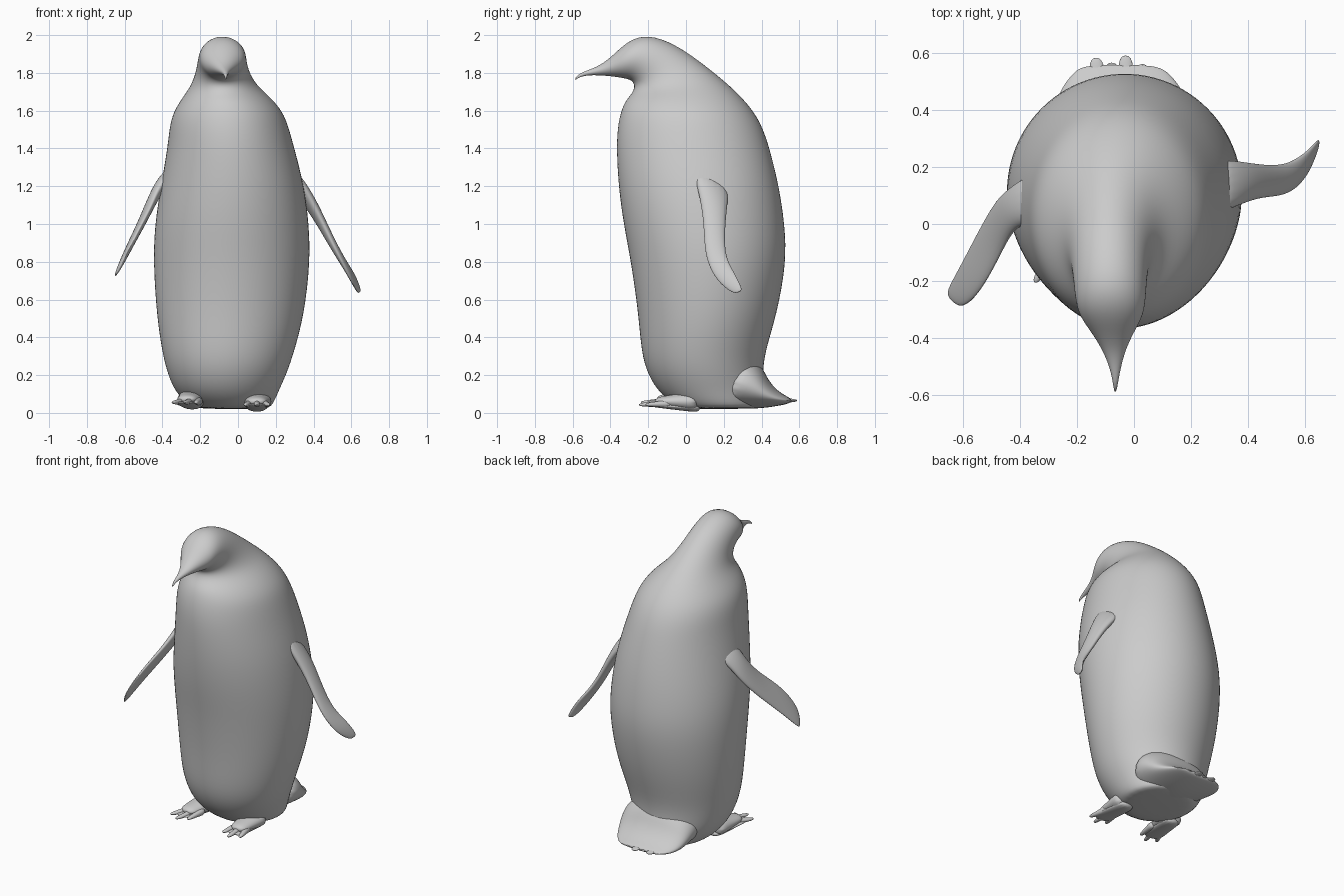
import bpy, math
from mathutils import Vector as V


def loft(name, rings, n=24):
    """Skin elliptical rings given as (edge a, edge b, half-thickness vector)."""
    verts, faces = [], []
    for a, b, side in rings:
        mid, half = (a + b) / 2, (a - b) / 2
        for i in range(n):
            t = 2 * math.pi * i / n
            verts.append(mid + half * math.cos(t) + side * math.sin(t))
    for r in range(len(rings) - 1):
        for i in range(n):
            j = (i + 1) % n
            faces.append((r * n + i, r * n + j, (r + 1) * n + j, (r + 1) * n + i))
    last = (len(rings) - 1) * n
    faces += [tuple(range(n))[::-1], tuple(range(last, last + n))]
    me = bpy.data.meshes.new(name)
    me.from_pydata(verts, [], faces)
    ob = bpy.data.objects.new(name, me)
    bpy.context.collection.objects.link(ob)
    bpy.context.view_layer.objects.active = ob
    bpy.ops.object.mode_set(mode='EDIT')
    bpy.ops.mesh.select_all(action='SELECT')
    bpy.ops.mesh.normals_make_consistent(inside=False)
    bpy.ops.object.mode_set(mode='OBJECT')
    me.polygons.foreach_set("use_smooth", [True] * len(me.polygons))
    ob.modifiers.new("smooth", 'SUBSURF').levels = 2
    ob.modifiers["smooth"].render_levels = 2
    return ob


def profile_loft(name, rows):
    """Rows: front y, front z, back y, back z, left x, right x."""
    rings = []
    for fy, fz, by, bz, xl, xr in rows:
        cx = (xl + xr) / 2
        rings.append((V((cx, fy, fz)), V((cx, by, bz)), V(((xr - xl) / 2, 0, 0))))
    return loft(name, rings)


def blade(name, rows):
    """Rows: leading edge, trailing edge, half thickness."""
    mids = [(V(a) + V(b)) / 2 for a, b, _ in rows]
    rings = []
    for i, (a, b, t) in enumerate(rows):
        along = mids[min(i + 1, len(rows) - 1)] - mids[max(i - 1, 0)]
        rings.append((V(a), V(b), (V(a) - V(b)).cross(along).normalized() * t))
    return loft(name, rings, 16)


def spike(name, start, end, w0, w1, t0, t1):
    """Flat tapering strip for toes and tail feathers."""
    start, end = V(start), V(end)
    across = (end - start).cross(V((0, 0, 1))).normalized()
    rings = []
    for k in (0, 0.35, 0.7, 0.92, 1):
        c = start.lerp(end, k)
        f = 0.45 if k == 1 else 1
        w, t = (w0 + (w1 - w0) * k) * f, (t0 + (t1 - t0) * k) * f
        rings.append((c + across * w, c - across * w, V((0, 0, t))))
    return loft(name, rings, 12)


# Body, neck, head and beak in one skin that bends forward at the throat
profile_loft("body_and_head", [
    (0.00, 0.02, 0.38, 0.02, -0.20, 0.15),
    (-0.05, 0.035, 0.40, 0.04, -0.26, 0.185),
    (-0.14, 0.10, 0.41, 0.12, -0.335, 0.215),
    (-0.205, 0.20, 0.41, 0.21, -0.375, 0.26),
    (-0.24, 0.32, 0.42, 0.32, -0.405, 0.30),
    (-0.255, 0.52, 0.485, 0.52, -0.435, 0.355),
    (-0.295, 0.80, 0.537, 0.80, -0.453, 0.387),
    (-0.335, 1.00, 0.527, 1.00, -0.445, 0.38),
    (-0.362, 1.20, 0.497, 1.20, -0.412, 0.355),
    (-0.372, 1.40, 0.447, 1.40, -0.377, 0.302),
    (-0.366, 1.51, 0.41, 1.51, -0.366, 0.272),
    (-0.350, 1.59, 0.36, 1.60, -0.345, 0.24),
    (-0.325, 1.65, 0.28, 1.69, -0.295, 0.175),
    (-0.288, 1.69, 0.19, 1.77, -0.25, 0.10),
    (-0.272, 1.725, 0.07, 1.865, -0.225, 0.06),
    (-0.280, 1.75, -0.06, 1.955, -0.215, 0.047),
    (-0.300, 1.765, -0.20, 2.006, -0.208, 0.043),
    (-0.335, 1.772, -0.30, 1.975, -0.195, 0.035),
    (-0.38, 1.78, -0.37, 1.91, -0.152, 0.002),
    (-0.44, 1.786, -0.44, 1.847, -0.11, -0.03),
    (-0.51, 1.789, -0.51, 1.817, -0.082, -0.048),
    (-0.56, 1.78, -0.565, 1.798, -0.073, -0.057),
    (-0.585, 1.762, -0.59, 1.768, -0.069, -0.062),
])

# Tail fan with ragged feather tips
profile_loft("tail", [
    (0.12, 0.03, 0.28, 0.34, -0.29, 0.22),
    (0.28, 0.02, 0.395, 0.27, -0.29, 0.22),
    (0.38, 0.022, 0.43, 0.18, -0.28, 0.20),
    (0.46, 0.032, 0.485, 0.115, -0.26, 0.17),
    (0.53, 0.045, 0.54, 0.085, -0.21, 0.12),
    (0.555, 0.055, 0.56, 0.072, -0.17, 0.07),
])
for x, y in ((-0.20, 0.52), (-0.135, 0.582), (-0.08, 0.565), (-0.03, 0.59), (0.03, 0.56), (0.095, 0.535)):
    spike("tail_feather", (x * 0.8, 0.40, 0.07), (x, y, 0.065), 0.045, 0.022, 0.03, 0.006)

# Flippers, each in its own pose
blade("right_flipper", [
    ((0.29, 0.03, 1.30), (0.28, 0.23, 1.20), 0.03),
    ((0.365, 0.065, 1.18), (0.37, 0.22, 1.10), 0.035),
    ((0.44, 0.092, 1.03), (0.43, 0.21, 1.01), 0.027),
    ((0.50, 0.095, 0.90), (0.50, 0.205, 0.89), 0.022),
    ((0.55, 0.11, 0.80), (0.555, 0.218, 0.81), 0.019),
    ((0.60, 0.16, 0.70), (0.612, 0.258, 0.74), 0.015),
    ((0.63, 0.235, 0.64), (0.645, 0.295, 0.665), 0.009),
    ((0.641, 0.265, 0.633), (0.647, 0.295, 0.645), 0.005),
])
blade("left_flipper", [
    ((-0.32, 0.00, 1.32), (-0.35, 0.19, 1.27), 0.03),
    ((-0.39, 0.00, 1.24), (-0.42, 0.135, 1.19), 0.035),
    ((-0.43, -0.03, 1.17), (-0.475, 0.095, 1.09), 0.027),
    ((-0.46, -0.09, 1.09), (-0.543, -0.025, 0.95), 0.022),
    ((-0.52, -0.21, 0.98), (-0.603, -0.14, 0.83), 0.018),
    ((-0.575, -0.28, 0.87), (-0.648, -0.22, 0.735), 0.014),
    ((-0.615, -0.293, 0.79), (-0.656, -0.25, 0.712), 0.007),
])

# Feet: ankle, webbed sole and three toes
for side, x, y, z, lean in (("left", -0.235, 0.0, 0.012, -0.05), ("right", 0.10, -0.01, 0.0, 0.0)):
    spike(side + "_ankle", (x, y + 0.08, z + 0.06), (x + lean * 0.8, y - 0.155, z + 0.06), 0.09, 0.05, 0.062, 0.022)
    spike(side + "_sole", (x, y + 0.09, z + 0.025), (x + lean, y - 0.19, z + 0.042), 0.055, 0.06, 0.026, 0.009)
    for dx, dy in ((-0.062, -0.205), (0.0, -0.24), (0.062, -0.205)):
        spike(side + "_toe", (x + dx * 0.5, y - 0.06, z + 0.05), (x + lean + dx, y + dy, z + 0.043),
              0.024, 0.012, 0.026, 0.008)
